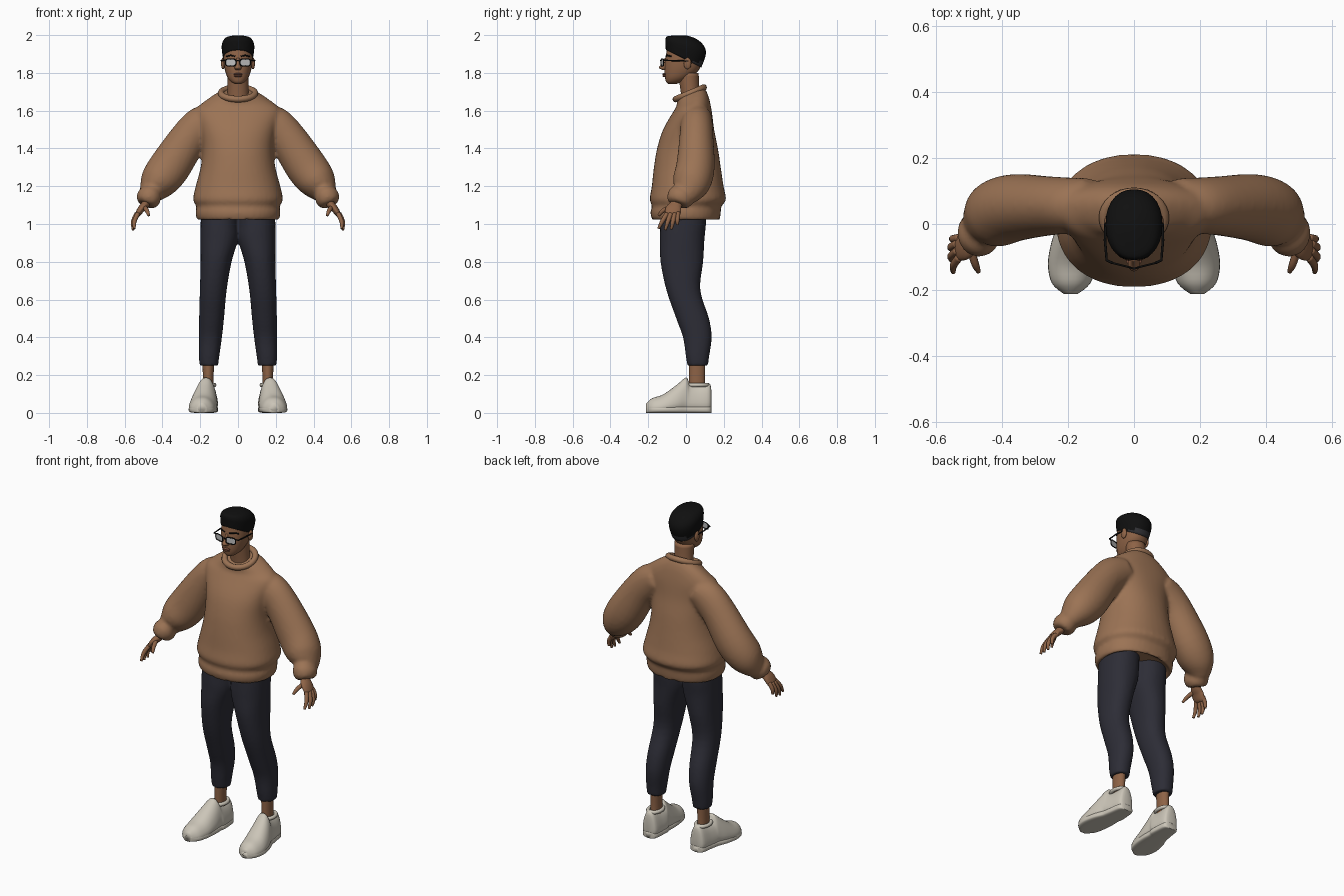
import bpy, bmesh, math
from mathutils import Vector

if "Cube" in bpy.data.objects:
    bpy.data.objects.remove(bpy.data.objects["Cube"])


def material(name, rgb):
    m = bpy.data.materials.new(name)
    m.use_nodes = True
    m.diffuse_color = (*rgb, 1)
    bsdf = m.node_tree.nodes["Principled BSDF"]
    bsdf.inputs["Base Color"].default_value = (*rgb, 1)
    bsdf.inputs["Roughness"].default_value = 0.8
    return m


SKIN = material("skin brown", (.27, .125, .062))
LIP = material("lip brown", (.19, .075, .045))
KNIT = material("sweater tan", (.33, .172, .09))
NAVY = material("trouser navy", (.026, .026, .037))
SHOE = material("shoe off white", (.60, .56, .48))
BLACK = material("hair black", (.005, .005, .005))
FADE = material("hair fade grey", (.03, .03, .034))
LENS = material("lens grey", (.52, .52, .52))


def smooth_rows(rows, steps):
    """Catmull-Rom interpolation of section rows (x, y, z, rx, ry, tilt)."""
    rows = [tuple(r) + (0,) * (6 - len(r)) for r in rows]
    pts = [rows[0]] + rows + [rows[-1]]
    out = []
    for i in range(1, len(pts) - 2):
        p, q, r, s = pts[i - 1:i + 3]
        for k in range(steps):
            t = k / steps
            out.append([.5 * (2 * b + (c - a) * t + (2 * a - 5 * b + 4 * c - d) * t * t
                              + (3 * b - a - 3 * c + d) * t ** 3)
                        for a, b, c, d in zip(p, q, r, s)])
    return out + [list(rows[-1])]


def loft(bm, rows, axis=None, ref=(0, 1, 0), side=1, n=2, taper=0, sides=28, steps=4):
    """Skin superellipse sections along rows; axis None follows the path."""
    rows = smooth_rows(rows, steps)
    ctr = [Vector(r[:3]) for r in rows]
    rings = []
    for i, r in enumerate(rows):
        t = Vector(axis) if axis else ctr[min(i + 1, len(ctr) - 1)] - ctr[max(i - 1, 0)]
        t.normalize()
        v = Vector(ref)
        v = (v - t * v.dot(t)).normalized()
        u = v.cross(t)
        ring = []
        for k in range(sides):
            a = math.tau * k / sides
            c, s = (math.copysign(abs(f) ** (2 / n), f) for f in (math.cos(a), math.sin(a)))
            p = ctr[i] + u * (c * r[3] * (1 - taper * s)) + v * (s * r[4]) + t * (r[5] * s * r[4])
            ring.append(bm.verts.new((p.x * side, p.y, p.z)))
        rings.append(ring)
    for a, b in zip(rings, rings[1:]):
        for k in range(sides):
            j = (k + 1) % sides
            bm.faces.new((a[k], a[j], b[j], b[k]))
    bm.faces.new(rings[0])
    bm.faces.new(rings[-1])


def finish(name, bm, *mats, voxel=0):
    bmesh.ops.recalc_face_normals(bm, faces=bm.faces)
    me = bpy.data.meshes.new(name)
    bm.to_mesh(me)
    bm.free()
    for m in mats:
        me.materials.append(m)
    me.shade_smooth()
    ob = bpy.data.objects.new(name, me)
    bpy.context.collection.objects.link(ob)
    if voxel:
        # blend overlapping volumes into one garment
        mod = ob.modifiers.new("blend", 'REMESH')
        mod.mode, mod.voxel_size, mod.use_smooth_shade = 'VOXEL', voxel, True
        sm = ob.modifiers.new("soften", 'SMOOTH')
        sm.factor, sm.iterations = .5, 4
    return ob


def solid(name, mat, rows, voxel=0, **kw):
    bm = bmesh.new()
    loft(bm, rows, **kw)
    return finish(name, bm, mat, voxel=voxel)


def tube(name, mat, pts, radius, cyclic=False):
    cu = bpy.data.curves.new(name, 'CURVE')
    cu.dimensions, cu.bevel_depth, cu.bevel_resolution = '3D', radius, 3
    cu.use_fill_caps = True
    sp = cu.splines.new('POLY')
    sp.points.add(len(pts) - 1)
    for p, co in zip(sp.points, pts):
        p.co = (*co, 1)
    sp.use_cyclic_u = cyclic
    sp.use_smooth = True
    cu.materials.append(mat)
    ob = bpy.data.objects.new(name, cu)
    bpy.context.collection.objects.link(ob)
    return ob


def ball(name, mat, loc, scale):
    bm = bmesh.new()
    bmesh.ops.create_uvsphere(bm, u_segments=20, v_segments=12, radius=1)
    ob = finish(name, bm, mat)
    ob.location, ob.scale = loc, scale
    return ob


def oval(center, rx, ry, slope=0, count=32):
    x, y, z = center
    return [(x + rx * math.cos(a), y + ry * math.sin(a), z + slope * ry * math.sin(a))
            for a in (math.tau * k / count for k in range(count))]


UP = (0, 0, 1)
PAIR = (("left", 1), ("right", -1))

# Sweater: body and both sleeves blended together
bm = bmesh.new()
loft(bm, [(0, 0, 1.05, .17, .14), (0, 0, 1.02, .212, .175), (0, -.002, 1.06, .225, .186),
          (0, .004, 1.095, .221, .184), (0, .01, 1.13, .238, .202), (0, .009, 1.2, .224, .19),
          (0, .007, 1.3, .198, .177), (0, .008, 1.4, .188, .161), (0, .014, 1.5, .2, .135),
          (0, .036, 1.6, .225, .1), (0, .035, 1.655, .165, .083, .3),
          (0, .022, 1.695, .095, .073, .42)], axis=UP, n=2.2, sides=40)
for _, s in PAIR:
    loft(bm, [(.13, .06, 1.56, .08, .08), (.19, .056, 1.525, .1, .085), (.26, .055, 1.455, .1, .09),
              (.36, .05, 1.305, .11, .102), (.42, .03, 1.225, .1, .102), (.452, .004, 1.178, .072, .084),
              (.461, -.014, 1.16, .058, .068), (.472, -.03, 1.14, .066, .072),
              (.484, -.045, 1.112, .054, .06), (.487, -.048, 1.105, .035, .04)], side=s)
finish("sweater", bm, KNIT, voxel=.011)
tube("sweater_collar", KNIT, oval((0, .02, 1.692), .09, .074, .42), .017, True)

# Trousers: both legs blended at the hips
bm = bmesh.new()
for _, s in PAIR:
    loft(bm, [(.095, -.01, 1.1, .1, .12), (.098, -.015, 1.0, .1, .121), (.099, -.02, .92, .1, .118),
              (.116, -.022, .8, .082, .113), (.131, -.014, .65, .071, .09), (.14, .035, .5, .066, .087),
              (.146, .06, .4, .061, .076), (.153, .061, .3, .054, .062),
              (.154, .062, .25, .049, .054)], axis=UP, side=s, n=2.2)
finish("trousers", bm, NAVY, voxel=.009)

# Ankles and shoes
shoe = [(.16, .135, .075, .018, .04), (.16, .122, .08, .042, .077), (.162, .06, .076, .051, .074),
        (.165, .02, .08, .055, .079), (.17, 0, .094, .055, .093), (.179, -.05, .075, .065, .073),
        (.188, -.12, .05, .068, .048), (.191, -.18, .04, .054, .037), (.192, -.212, .03, .02, .018)]
sole = [(x, y, .018, rx * 1.08, .018) for x, y, z, rx, rz, in shoe]
for tag, s in PAIR:
    solid(tag + "_ankle", SKIN, [(.158, .06, .08, .03, .045), (.158, .058, .18, .028, .042),
                                 (.156, .06, .3, .033, .044)], axis=UP, side=s)
    solid(tag + "_shoe", SHOE, shoe, axis=(0, -1, 0), ref=UP, side=s, n=2.5, taper=.3)
    solid(tag + "_shoe_sole", SHOE, sole, axis=(0, -1, 0), ref=UP, side=s, n=4)
    tube(tag + "_shoe_collar", SHOE, oval((.161 * s, .062, .148), .036, .052), .011, True)

# Hands: palm, thumb and four fingers
fingers = {"index": ((.53, -.1, 1.055), (.548, -.125, 1.015), (.549, -.146, .975)),
           "middle": ((.536, -.08, 1.055), (.555, -.097, 1.01), (.555, -.11, .968)),
           "ring": ((.536, -.06, 1.055), (.556, -.07, 1.01), (.553, -.078, .972)),
           "little": ((.53, -.042, 1.06), (.55, -.045, 1.025), (.55, -.046, .995)),
           "thumb": ((.495, -.08, 1.09), (.482, -.122, 1.07), (.472, -.145, 1.045))}
for tag, s in PAIR:
    bm = bmesh.new()
    loft(bm, [(.478, -.04, 1.14, .025, .033), (.49, -.052, 1.105, .022, .032),
              (.512, -.066, 1.08, .019, .042), (.53, -.071, 1.052, .015, .04),
              (.536, -.073, 1.04, .008, .034)], side=s)
    for f in fingers.values():
        loft(bm, [(*p, r, r) for p, r in zip(f, (.0125, .0115, .007))], ref=(1, 0, 0),
             side=s, sides=10)
    finish(tag + "_hand", bm, SKIN)

# Neck and head
solid("neck", SKIN, [(0, .035, 1.62, .062, .055), (0, .022, 1.7, .056, .05), (0, .012, 1.8, .056, .055)], axis=UP)
solid("head", SKIN, [(0, -.072, 1.742, .016, .022), (0, -.062, 1.752, .036, .043),
                     (0, -.045, 1.775, .055, .066), (0, -.025, 1.81, .068, .089),
                     (0, -.015, 1.85, .075, .097), (0, -.008, 1.9, .077, .097),
                     (0, -.005, 1.95, .072, .088), (0, -.005, 1.98, .04, .05)], axis=UP, n=2.2)
solid("nose", SKIN, [(0, -.1, 1.88, .008, .012), (0, -.112, 1.85, .011, .016),
                     (0, -.122, 1.828, .018, .022), (0, -.115, 1.816, .013, .012)], axis=UP)
ball("upper_lip", LIP, (0, -.113, 1.793), (.024, .012, .006))
ball("lower_lip", LIP, (0, -.112, 1.784), (.021, .012, .007))
for tag, s in PAIR:
    ball(tag + "_ear", SKIN, (.079 * s, .008, 1.85), (.011, .02, .031))
    tube(tag + "_eyebrow", BLACK, [(.015 * s, -.105, 1.888), (.04 * s, -.098, 1.893), (.06 * s, -.078, 1.887)], .004)

# Hair cap with a short faded nape
hair = solid("hair", BLACK, [(0, -.013, 1.876, .079, .094, -.5), (0, -.002, 1.925, .086, .107, -.25),
                             (0, -.007, 1.96, .083, .102, -.17), (0, -.02, 1.986, .064, .078, -.1),
                             (0, -.025, 1.998, .025, .032, -.03)], axis=UP, n=2.2)
hair.data.materials.append(FADE)
for f in hair.data.polygons:
    if f.center.z < 1.86 and f.center.y > .02:
        f.material_index = 1

# Glasses: rims, lenses, bridge and temples
for tag, s in PAIR:
    edge = []
    for k in range(24):
        a = math.tau * k / 24
        c, d = (math.copysign(abs(f) ** .6, f) for f in (math.cos(a), math.sin(a)))
        x = .039 + .028 * c
        edge.append((x * s, -.132 + .25 * (x - .011), 1.855 + .019 * d))
    bm = bmesh.new()
    bm.faces.new([bm.verts.new(p) for p in edge])
    finish(tag + "_lens", bm, LENS)
    tube(tag + "_rim", BLACK, edge, .003, True)
    tube(tag + "_temple", BLACK, [(.066 * s, -.118, 1.866), (.083 * s, -.11, 1.866),
                                  (.088 * s, -.05, 1.865), (.086 * s, .012, 1.862)], .004)
tube("glasses_bridge", BLACK, [(-.013, -.132, 1.862), (0, -.136, 1.866), (.013, -.132, 1.862)], .003)
